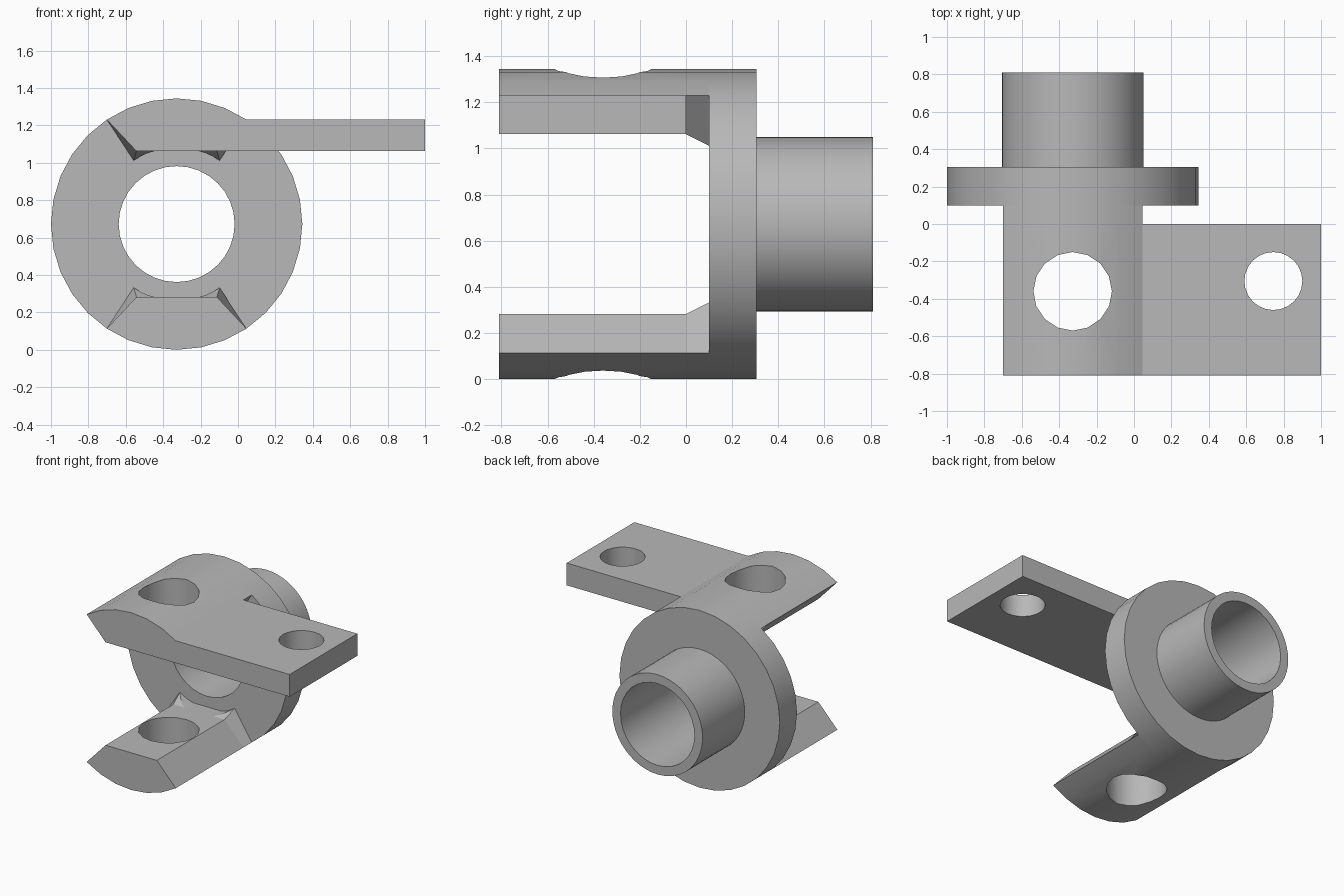
import bpy
import bmesh
from math import sin, cos, radians

cube = bpy.data.objects.get("Cube")
if cube:
    bpy.data.objects.remove(cube, do_unlink=True)

# Shared dimensions: the bore axis runs along y
CX, CZ, R = -0.328, 0.672, 0.672
FRONT, STEP, FACE, BACK, END = -0.81, 0.0, 0.1, 0.305, 0.81

grey = bpy.data.materials.new("plain grey")
grey.use_nodes = True
GREY = (0.48, 0.48, 0.48, 1)
grey.diffuse_color = GREY
grey.node_tree.nodes["Principled BSDF"].inputs["Base Color"].default_value = GREY


def finish(name, bm):
    bmesh.ops.recalc_face_normals(bm, faces=bm.faces)
    mesh = bpy.data.meshes.new(name)
    bm.to_mesh(mesh)
    bm.free()
    mesh.materials.append(grey)
    ob = bpy.data.objects.new(name, mesh)
    bpy.context.collection.objects.link(ob)
    return ob


def loft(name, profile, y0, y1, far=None):
    """Solid between two (x, z) profiles given relative to the bore axis."""
    bm = bmesh.new()
    a = [bm.verts.new((CX + x, y0, CZ + z)) for x, z in profile]
    b = [bm.verts.new((CX + x, y1, CZ + z)) for x, z in far or profile]
    bm.faces.new(a)
    bm.faces.new(b)
    for i in range(len(a)):
        j = (i + 1) % len(a)
        bm.faces.new((a[i], a[j], b[j], b[i]))
    return finish(name, bm)


def circle(r, n):
    return [(r * cos(radians(360 * i / n)), r * sin(radians(360 * i / n))) for i in range(n)]


def drill(name, x, y, r, n):
    bm = bmesh.new()
    bmesh.ops.create_cone(bm, cap_ends=True, segments=n, radius1=r, radius2=r, depth=4)
    bmesh.ops.translate(bm, verts=bm.verts, vec=(x, y, CZ))
    return finish(name, bm)


def select(ob):
    bpy.ops.object.select_all(action="DESELECT")
    ob.select_set(True)
    bpy.context.view_layer.objects.active = ob


def cut(ob, cutter):
    mod = ob.modifiers.new("cut", "BOOLEAN")
    mod.operation = "DIFFERENCE"
    mod.solver = "EXACT"
    mod.object = cutter
    select(ob)
    bpy.ops.object.modifier_apply(modifier=mod.name)


# Cutters
bore = loft("bore_cutter", circle(0.31, 32), -1, 1)
pin_hole = drill("pin_hole_cutter", CX, -0.36, 0.21, 16)
tab_hole = drill("tab_hole_cutter", 0.745, -0.305, 0.155, 24)
INNER = 0.39
relief = loft("relief_cutter", [(x, max(-INNER, min(INNER, z))) for x, z in circle(0.41, 64)],
              -0.05, 0.2)

# Round flange and rear tube
flange = loft("flange", circle(R, 32), FACE, BACK)
tube = loft("rear_tube", circle(0.378, 48), BACK, END)
cut(flange, bore)
cut(tube, bore)

# Arms: arc outside, flat inside, the upper one running on into the side tab
arc = [(R * sin(radians(a * 11.25)), R * cos(radians(a * 11.25))) for a in range(-3, 4)]
edge_z = arc[-1][1]
near = arc + [(0.215, INNER), (-0.215, INNER)]
root = arc + [(0.23, 0.34), (-0.23, 0.34)]
tabbed = arc + [(1 - CX, edge_z), (1 - CX, INNER), (-0.215, INNER)]


def flip(profile):
    return [(x, -z) for x, z in profile]


upper_arm = loft("upper_arm_with_tab", tabbed, FRONT, STEP)
lower_arm = loft("lower_arm", flip(near), FRONT, STEP)
upper_root = loft("upper_arm_root", near, STEP, FACE, root)
lower_root = loft("lower_arm_root", flip(near), STEP, FACE, flip(root))
cut(upper_arm, pin_hole)
cut(upper_arm, tab_hole)
cut(lower_arm, pin_hole)
cut(upper_root, relief)
cut(lower_root, relief)

for cutter in (bore, pin_hole, tab_hole, relief):
    bpy.data.objects.remove(cutter, do_unlink=True)

# Smooth the round walls, keep the edges sharp
for ob in (flange, tube, upper_arm, lower_arm, upper_root, lower_root):
    select(ob)
    bpy.ops.object.shade_smooth_by_angle(angle=radians(28))
